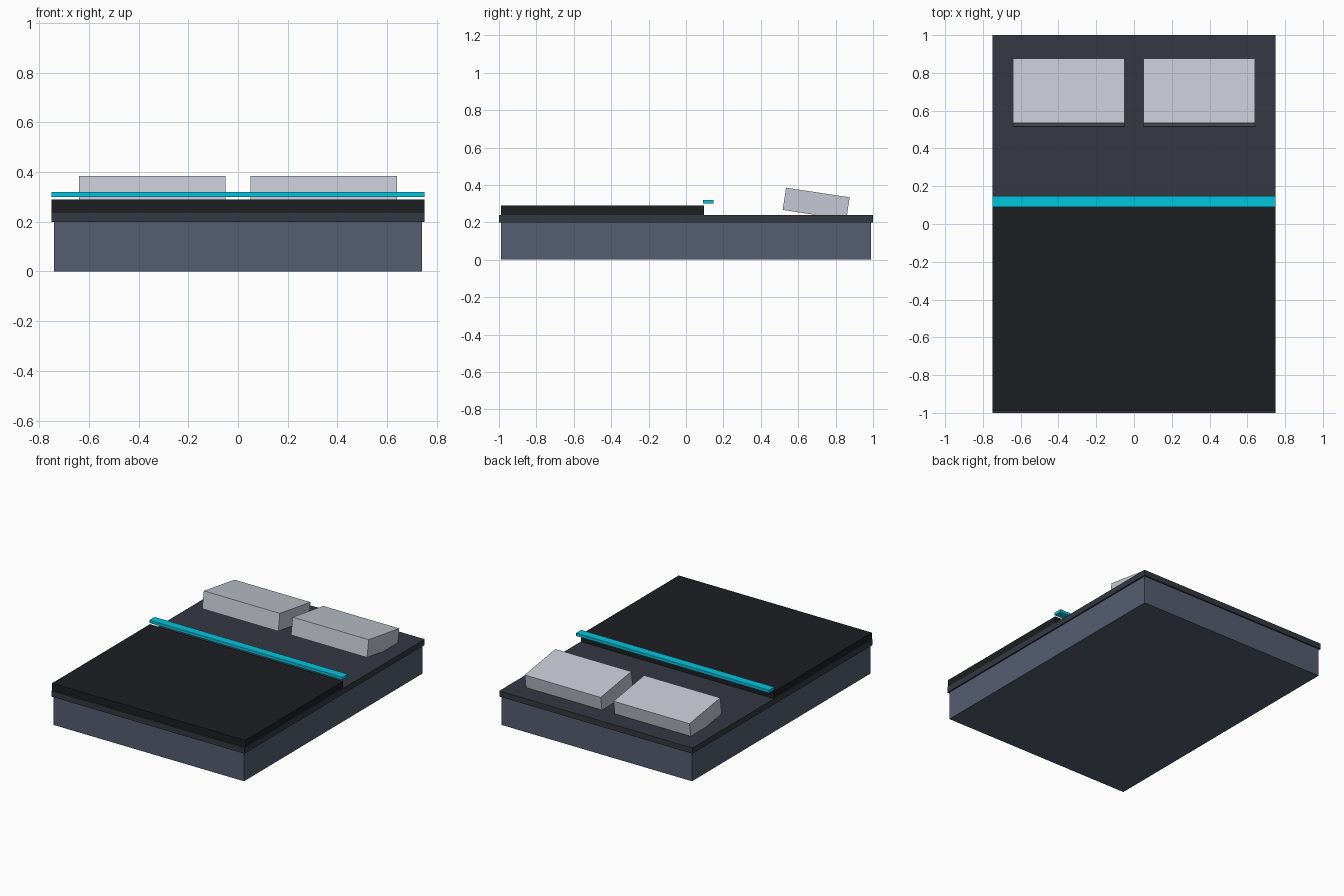
import bpy

if "Cube" in bpy.data.objects:
    bpy.data.objects.remove(bpy.data.objects["Cube"])


def material(name, rgb):
    mat = bpy.data.materials.new(name)
    mat.diffuse_color = (*rgb, 1)
    mat.use_nodes = True
    mat.node_tree.nodes["Principled BSDF"].inputs["Base Color"].default_value = mat.diffuse_color
    return mat


def box(name, x, y, z, mat, tilt=0):
    """Box spanning the (low, high) pairs x, y, z, tilted about its own x axis."""
    spans = (x, y, z)
    bpy.ops.mesh.primitive_cube_add(size=1, location=[(a + b) / 2 for a, b in spans])
    ob = bpy.context.object
    ob.name = name
    ob.scale = [b - a for a, b in spans]
    ob.rotation_euler.x = tilt
    ob.data.materials.append(mat)
    return ob


frame_mat = material("slate", (0.09, 0.11, 0.16))
sheet_mat = material("dark_slate", (0.035, 0.04, 0.055))
blanket_mat = material("black_cloth", (0.012, 0.013, 0.016))
trim_mat = material("cyan", (0.0, 0.55, 0.72))
pillow_mat = material("pale_grey", (0.56, 0.58, 0.66))

# Bed base and mattress slab
box("bed_base", (-0.74, 0.74), (-0.99, 0.99), (0, 0.2), frame_mat)
box("mattress", (-0.75, 0.75), (-1, 1), (0.2, 0.24), sheet_mat)

# Blanket and the bright strip just above its edge
box("blanket", (-0.75, 0.75), (-0.99, 0.095), (0.24, 0.29), blanket_mat)
box("blanket_trim", (-0.75, 0.75), (0.09, 0.148), (0.3, 0.32), trim_mat)

# Two tilted pillows, back edge sunk into the mattress
for side, x in (("left", (-0.64, -0.05)), ("right", (0.05, 0.64))):
    box(f"pillow_{side}", x, (0.524, 0.868), (0.24, 0.36), pillow_mat, tilt=-0.15)
